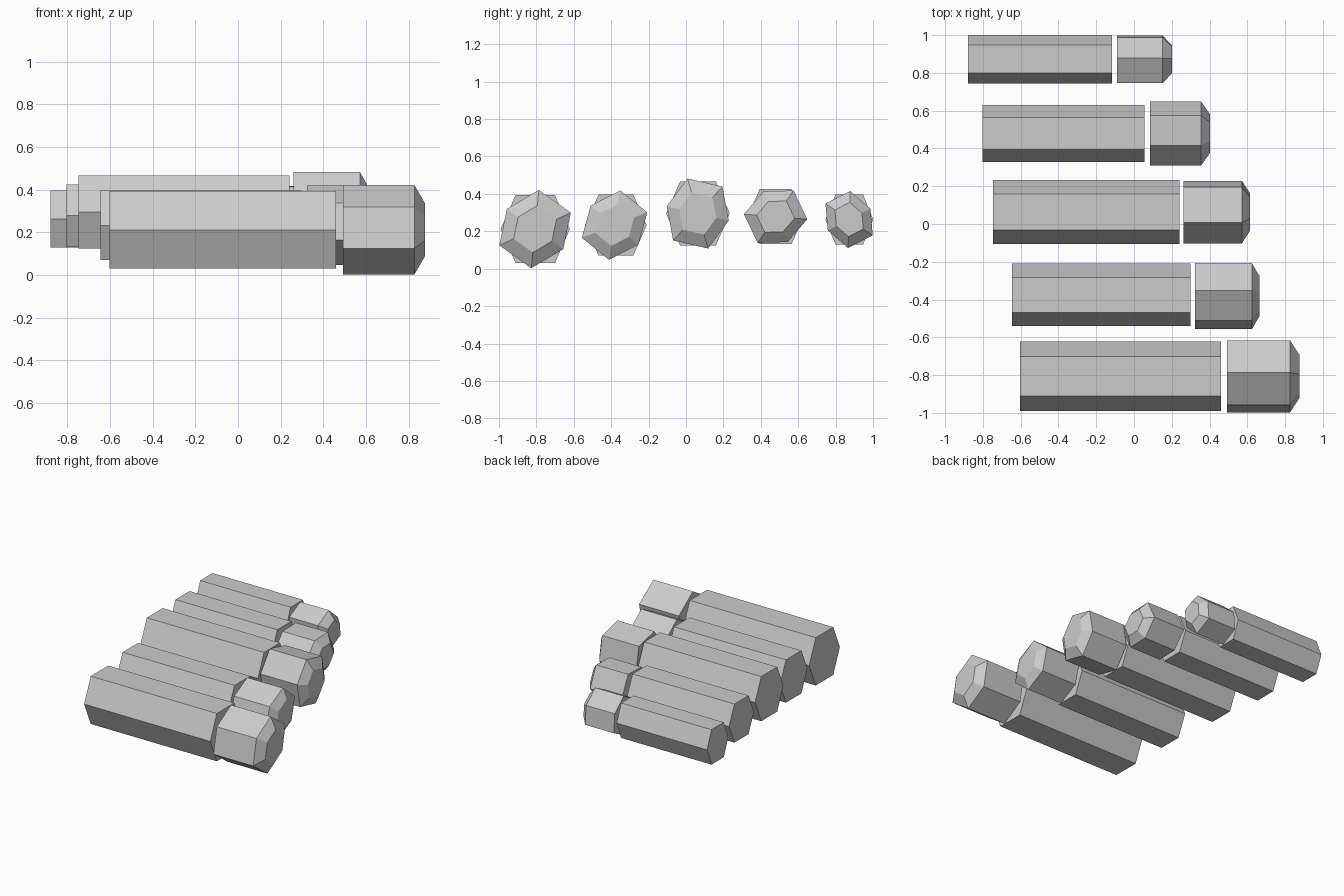
import bpy
from math import radians, cos, sin

if "Cube" in bpy.data.objects:
    bpy.data.objects.remove(bpy.data.objects["Cube"])

TIP_SCALE = 0.6  # size of the front facet relative to the cap


def hexagon(w, t, h, angle=0):
    """Slightly stretched hexagon in (y, z), rotated by angle in degrees."""
    a = radians(angle)
    pts = [(w, 0), (t, h), (-t, h), (-w, 0), (-t, -h), (t, -h)]
    return [(y * cos(a) - z * sin(a), y * sin(a) + z * cos(a)) for y, z in pts]


def loft(name, profile, stations, cy, cz):
    """Closed solid along x through (x, scale) stations."""
    n = len(profile)
    verts = [(x, cy + y * s, cz + z * s) for x, s in stations for y, z in profile]
    faces = [tuple(reversed(range(n)))]
    for k in range(len(stations) - 1):
        a, b = k * n, (k + 1) * n
        faces += [(a + i, a + (i + 1) % n, b + (i + 1) % n, b + i) for i in range(n)]
    last = (len(stations) - 1) * n
    faces.append(tuple(range(last, last + n)))
    mesh = bpy.data.meshes.new(name)
    mesh.from_pydata(verts, [], faces)
    obj = bpy.data.objects.new(name, mesh)
    bpy.context.collection.objects.link(obj)
    return obj


# y, z, half width, half top, half height, body x range, cap x stations, cap y, cap twist
rods = [
    (0.873, 0.263, 0.128, 0.074, 0.133, (-0.878, -0.116), (-0.09, 0.151, 0.20), 0.872, 27),
    (0.479, 0.278, 0.150, 0.085, 0.147, (-0.803, 0.056), (0.085, 0.355, 0.403), 0.479, -64.5),
    (0.064, 0.295, 0.170, 0.096, 0.170, (-0.746, 0.242), (0.261, 0.571, 0.614), 0.063, -13),
    (-0.375, 0.233, 0.165, 0.093, 0.163, (-0.645, 0.299), (0.324, 0.624, 0.665), -0.382, -39),
    (-0.806, 0.212, 0.185, 0.105, 0.182, (-0.603, 0.460), (0.492, 0.826, 0.875), -0.807, -35.5),
]

for i, (y, z, w, t, h, (b0, b1), (c0, c1, c2), cap_y, twist) in enumerate(rods, 1):
    # Long six-sided body
    loft(f"rod_body_{i}", hexagon(w, t, h), [(b0, 1), (b1, 1)], y, z)
    # Twisted end cap with a bevelled front
    loft(f"rod_cap_{i}", hexagon(w, t, h, twist),
         [(c0, 1), (c1, 1), (c2, TIP_SCALE)], cap_y, z)
